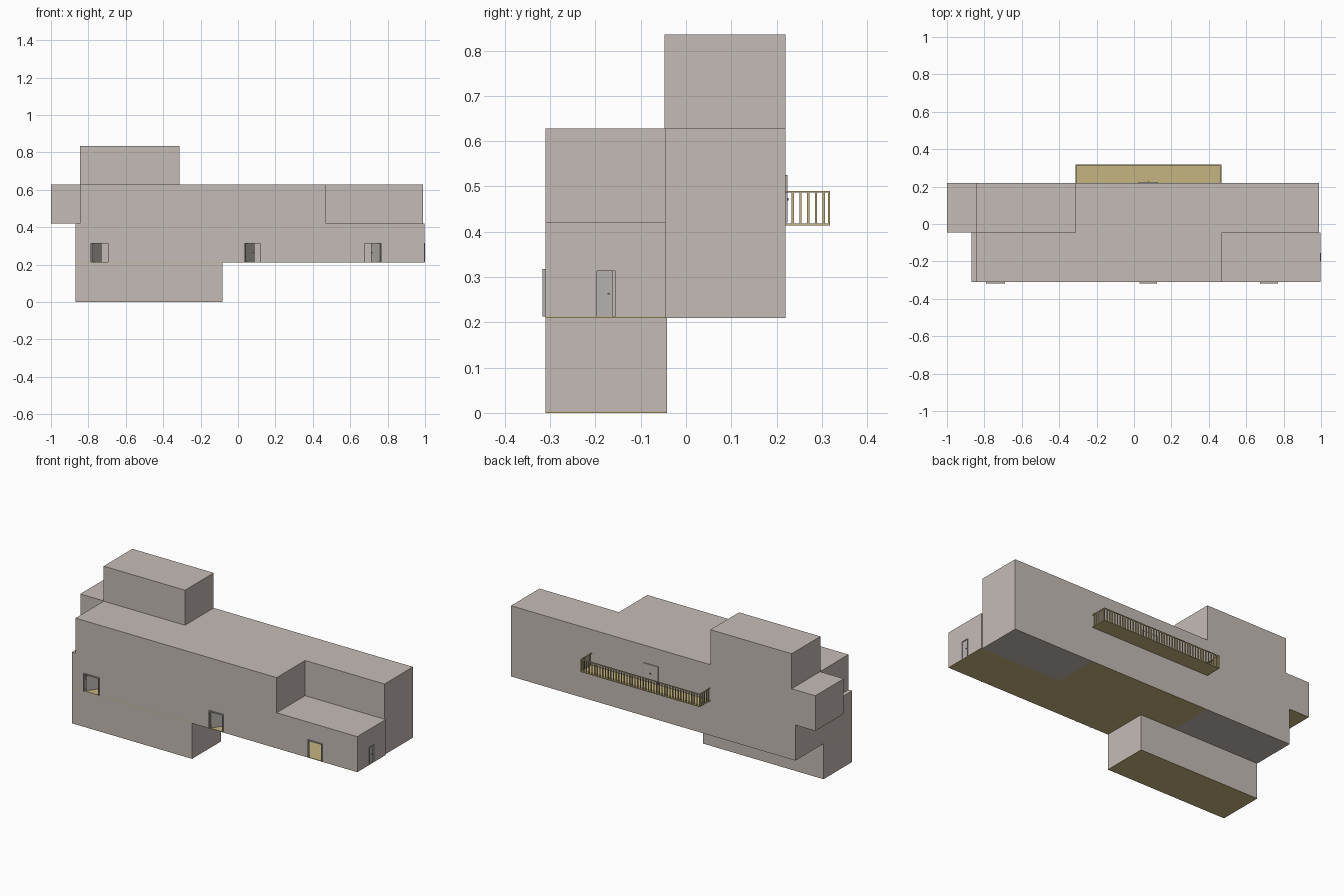
import bpy, bmesh, math
from mathutils import Matrix, Vector

if "Cube" in bpy.data.objects:
    bpy.data.objects.remove(bpy.data.objects["Cube"])


def material(name, rgb):
    m = bpy.data.materials.new(name)
    m.diffuse_color = (*rgb, 1)
    m.use_nodes = True
    m.node_tree.nodes["Principled BSDF"].inputs["Base Color"].default_value = m.diffuse_color
    return m


WALL = material("warm grey wall", (0.56, 0.50, 0.47))
TAN = material("tan floor", (0.56, 0.46, 0.22))
DOOR = material("door grey", (0.47, 0.44, 0.42))
DARK = material("dark handle", (0.08, 0.08, 0.08))


def boxes(name, mat, items, matrix=None):
    """One object from boxes given as (x0, x1, y0, y1, z0, z1)."""
    bm = bmesh.new()
    for x0, x1, y0, y1, z0, z1 in items:
        size = Matrix.Diagonal((x1 - x0, y1 - y0, z1 - z0, 1))
        mid = Matrix.Translation(((x0 + x1) / 2, (y0 + y1) / 2, (z0 + z1) / 2))
        bmesh.ops.create_cube(bm, size=1, matrix=mid @ size)
    me = bpy.data.meshes.new(name)
    bm.to_mesh(me)
    bm.free()
    me.materials.append(mat)
    ob = bpy.data.objects.new(name, me)
    if matrix:
        ob.matrix_world = matrix
    bpy.context.collection.objects.link(ob)
    return ob


F, B, M = -0.31, 0.22, -0.045      # front, back and middle y
Z1, Z2, Z3, Z4 = 0.21, 0.42, 0.628, 0.835
T = 0.008                          # wall thickness
P = 0.003                          # floor plate thickness
L, R, S = -0.87, 0.997, 0.47       # left, right and step x

# solid stacked blocks
boxes("ground_block", WALL, [(L, -0.083, F, -0.042, P, Z1)])
boxes("middle_back_left", WALL, [(L, -0.31, M, B, Z1, Z2)])
boxes("middle_back_centre", WALL, [(-0.31, S, M, B, Z1 + P, Z2)])
boxes("middle_back_right", WALL, [(S, 0.99, M, B, Z1, Z2)])
boxes("upper_front", WALL, [(-0.845, S, F, M, Z2, Z3)])
boxes("upper_back", WALL, [(L, 0.99, M, B, Z2, Z3), (-1, L, M, B, Z2 + P, Z3)])
boxes("roof_block", WALL, [(-0.845, -0.313, M - 0.003, B, Z3, Z4)])

# tan floor plates, seen from below and through the doors
boxes("ground_floor", TAN, [(L, -0.083, F, -0.042, 0, P)])
boxes("middle_floor", TAN, [(L, R, F, M, Z1, Z1 + P), (-0.31, S, M, B, Z1, Z1 + P)])
boxes("overhang_floor", TAN, [(-1, L, M, B, Z2, Z2 + P)])

# hollow front rooms with door openings
doors = [(-0.785, -0.695), (0.035, 0.118), (0.68, 0.765)]
zb, zd = Z1 + P, 0.313
walls = [(L, R, F, M, Z2 - T, Z2), (L, R, M - T, M, zb, Z2 - T),
         (L, L + T, F, M - T, zb, Z2 - T)]
walls += [(x, x + T, F + T, M - T, zb, Z2 - T) for x in (-0.31, S)]
x = L + T
for a, b in doors:
    walls += [(x, a, F, F + T, zb, Z2 - T), (a, b, F, F + T, zd, Z2 - T)]
    x = b
walls.append((x, R - T, F, F + T, zb, Z2 - T))
# right end wall with a narrow door
ya, yb = -0.197, -0.157
walls += [(R - T, R, F, ya, zb, Z2 - T), (R - T, R, yb, M - T, zb, Z2 - T),
          (R - T, R, ya, yb, zd, Z2 - T)]
boxes("front_rooms", WALL, walls)


def leaf(name, width, height, hinge, angle):
    """Door leaf running along local x from its hinge, with a handle each side."""
    mat = Matrix.Translation(hinge) @ Matrix.Rotation(math.radians(angle), 4, "Z")
    boxes(name, DOOR, [(0, width, -0.002, 0.002, 0, height)], mat)
    h = height / 2
    boxes(name + "_handle", DARK,
          [(width - 0.012, width - 0.007, -0.004, 0.004, h - 0.002, h + 0.002)], mat)


# front door frames and open leaves
for i, (a, b) in enumerate(doors):
    y0, f = F - 0.007, 0.005
    boxes(f"front_door_frame_{i + 1}", DOOR, [
        (a - f, a, y0, F + T, zb, zd + f), (b, b + f, y0, F + T, zb, zd + f),
        (a, b, y0, F + T, zd, zd + f)])
    if i < 2:
        leaf(f"front_door_{i + 1}", b - a, zd - zb, (a + 0.003, F + T, zb), 55)
    else:
        leaf(f"front_door_{i + 1}", b - a, zd - zb, (b - 0.003, F + T, zb), 125)

# side door
boxes("side_door_frame", DOOR, [
    (R - T, 1, ya - 0.003, ya, zb, zd + 0.003), (R - T, 1, yb, yb + 0.003, zb, zd + 0.003),
    (R - T, 1, ya, yb, zd, zd + 0.003)])
leaf("side_door", 0.036, zd - zb, (R - 0.004, ya, zb), 90)

# balcony door on the back wall
a, b, top = 0.03, 0.122, 0.52
boxes("balcony_door_frame", DOOR, [
    (a - 0.005, a, B, B + 0.004, Z2, top + 0.005), (b, b + 0.005, B, B + 0.004, Z2, top + 0.005),
    (a, b, B, B + 0.004, top, top + 0.005)])
boxes("balcony_door", WALL, [(a, b, B, B + 0.002, Z2, top)])
boxes("balcony_door_handle", DARK, [(0.074, 0.08, B, B + 0.006, 0.469, 0.474)])

# balcony floor, rails and balusters
X0, X1, Y1, ZT, w = -0.313, 0.467, 0.318, 0.49, 0.005
boxes("balcony_floor", TAN, [(X0, X1, B, Y1, 0.414, 0.418)])
boxes("balcony_rail", TAN, [
    (X0, X1, Y1 - 0.006, Y1, ZT - 0.004, ZT),
    (X0, X0 + 0.006, B, Y1 - 0.006, ZT - 0.004, ZT),
    (X1 - 0.006, X1, B, Y1 - 0.006, ZT - 0.004, ZT)])
bars = []
n = 44
for i in range(n + 1):
    x = X0 + (X1 - X0 - w) * i / n
    bars.append((x, x + w, Y1 - w, Y1, 0.418, ZT - 0.004))
for i in range(5):
    y = B + 0.013 + 0.0172 * i
    for x in (X0, X1 - w):
        bars.append((x, x + w, y, y + w, 0.418, ZT - 0.004))
boxes("balcony_balusters", TAN, bars)
